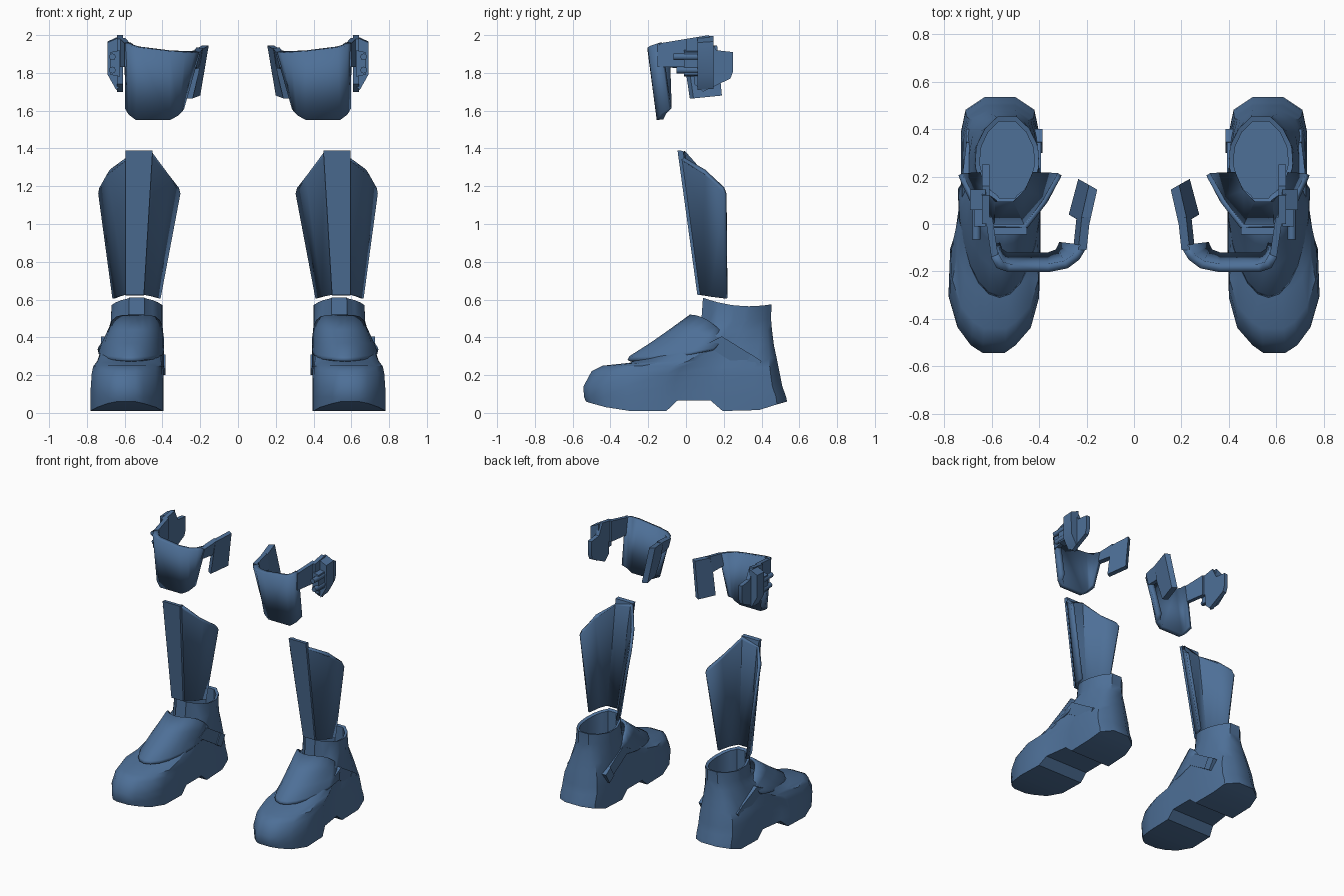
import bpy, bmesh, math
from mathutils import Vector

if "Cube" in bpy.data.objects:
    bpy.data.objects.remove(bpy.data.objects["Cube"], do_unlink=True)

steel = bpy.data.materials.new("steel_blue")
steel.use_nodes = True
colour = (0.075, 0.16, 0.31, 1)
steel.diffuse_color = colour
steel.node_tree.nodes["Principled BSDF"].inputs["Base Color"].default_value = colour


def make(name, verts, faces, thick=0, angle=30, closed=True):
    """Mesh for the +x leg, optionally thickened inward, mirrored to the other leg."""
    me = bpy.data.meshes.new(name)
    me.from_pydata([tuple(v) for v in verts], [], faces)
    if closed:
        bm = bmesh.new()
        bm.from_mesh(me)
        bmesh.ops.recalc_face_normals(bm, faces=bm.faces)
        bm.to_mesh(me)
        bm.free()
    me.materials.append(steel)
    ob = bpy.data.objects.new(name, me)
    bpy.context.collection.objects.link(ob)
    bpy.ops.object.select_all(action="DESELECT")
    ob.select_set(True)
    bpy.context.view_layer.objects.active = ob
    bpy.ops.object.shade_smooth_by_angle(angle=math.radians(angle))
    if thick:
        s = ob.modifiers.new("thickness", "SOLIDIFY")
        s.thickness, s.offset = thick, -1
        s.use_even_offset = True
    m = ob.modifiers.new("other_leg", "MIRROR")
    m.use_bisect_axis[0] = False
    m.use_mirror_merge = False
    return ob


def sheet(name, rows, thick, angle=30):
    """Open grid surface through rows of equal length, running +x then up."""
    n = len(rows[0])
    faces = [(r * n + i, r * n + i + 1, (r + 1) * n + i + 1, (r + 1) * n + i)
             for r in range(len(rows) - 1) for i in range(n - 1)]
    return make(name, [p for row in rows for p in row], faces, thick, angle, False)


def prism(name, poly, offset, angle=30):
    """Polygon extruded along an offset vector."""
    n, off = len(poly), Vector(offset)
    verts = [Vector(p) for p in poly] + [Vector(p) + off for p in poly]
    faces = [tuple(range(n)), tuple(range(n, 2 * n))]
    faces += [(i, (i + 1) % n, (i + 1) % n + n, i + n) for i in range(n)]
    return make(name, verts, faces, angle=angle)


def lerp(a, b, t):
    return a + (b - a) * t


# Boot: foot outline stations (fraction along, inner x, outer x, sole height)
stations = [(0, .545, .64, .06), (.03, .50, .69, .05), (.10, .435, .745, .03),
            (.22, .40, .782, .01), (.40, .395, .775, .01), (.455, .395, .755, .065),
            (.62, .395, .73, .065), (.68, .395, .73, .01), (.86, .40, .73, .015),
            (.95, .42, .71, .045), (1, .50, .63, .06)]


def boot_ring(yf, zf, yb, zb, blend, radius=.135, dip=0, sole=False):
    outer, inner = [], []
    for t, xi, xo, zs in stations:
        w = radius * max(.3, math.sqrt(max(0, 1 - (2 * t - 1) ** 2)))
        z = zs if sole else lerp(zf, zb, t) - dip * 4 * t * (1 - t)
        y = lerp(yf, yb, t)
        outer.append((lerp(xo, .535 + w, blend), y, z))
        inner.append((lerp(xi, .535 - w, blend), y, z))
    return outer + inner[::-1]


rings = [boot_ring(-.53, 0, .535, 0, 0, sole=True),
         boot_ring(-.54, .085, .53, .085, 0),
         boot_ring(-.543, .14, .51, .14, .02),
         boot_ring(-.50, .22, .50, .19, .06),
         boot_ring(-.44, .25, .49, .24, .12),
         boot_ring(-.30, .265, .48, .29, .28),
         boot_ring(-.10, .34, .465, .36, .5),
         boot_ring(0, .42, .455, .44, .8),
         boot_ring(.08, .47, .45, .50, .95),
         boot_ring(.09, .61, .453, .575, 1, dip=.025),
         boot_ring(.11, .60, .433, .57, 1, .115, .025),
         boot_ring(.11, .36, .433, .36, 1, .115)]
n = len(rings[0])
faces = [(r * n + i, r * n + (i + 1) % n, (r + 1) * n + (i + 1) % n, (r + 1) * n + i)
         for r in range(len(rings) - 1) for i in range(n)]
faces += [(j, j + 1, n - 2 - j, n - 1 - j) for j in range(len(stations) - 1)]
last = (len(rings) - 1) * n
faces.append(tuple(range(last, last + n)))
make("boot", [p for ring in rings for p in ring], faces, angle=35)


# Instep flap wrapped over the front of the boot
def arch(yf, zf, ye, ze, cx, w, count=12):
    row = []
    for i in range(count + 1):
        a = math.pi * (i / count - .5)
        k = 1 - math.cos(a)
        row.append((cx + w * math.sin(a), lerp(yf, ye, k), lerp(zf, ze, k * k)))
    return row


sheet("instep_flap", [arch(-.31, .28, .14, .335, .567, .176),
                      arch(-.30, .30, .15, .345, .567, .174),
                      arch(-.19, .37, .17, .365, .56, .168),
                      arch(-.09, .44, .19, .385, .55, .158),
                      arch(.02, .52, .21, .405, .54, .146)], .02, 40)

# Straps running down and back on both sides, each with a buckle plate
for side, xs, dx in (("outer", (.725, .70), -.03), ("inner", (.391, .393), .03)):
    a, b = xs
    prism(side + "_strap", [(a, .10, .36), (b, .35, .205), (b, .40, .275), (a, .19, .405)],
          (dx, 0, 0))
    out = -math.copysign(.008, dx)
    prism(side + "_buckle", [(b + out, .30, .235), (b + out, .355, .2),
                             (b + out, .40, .275), (b + out, .345, .31)], (dx, 0, 0))

# Shin guard: two wings and a raised centre panel
sheet("shin_guard", [
    [(.41, .21, .605), (.445, .13, .615), (.50, .075, .625),
     (.595, .075, .625), (.64, .13, .615), (.665, .21, .605)],
    [(.305, .205, 1.16), (.36, .10, 1.24), (.455, -.02, 1.36),
     (.595, -.02, 1.335), (.69, .10, 1.26), (.74, .205, 1.16)],
    [(.312, .19, 1.19), (.37, .085, 1.265), (.455, -.025, 1.38),
     (.595, -.025, 1.34), (.687, .085, 1.275), (.735, .19, 1.19)]], .02, 20)
prism("shin_panel", [(.498, .06, .625), (.595, .06, .625),
                     (.595, -.045, 1.39), (.452, -.045, 1.39)], (0, .03, -.003))

# Thigh guard: curved front plate
top = [(.20, -.10, 1.91), (.23, -.15, 1.907), (.28, -.187, 1.91), (.36, -.203, 1.915),
       (.53, -.203, 1.935), (.58, -.185, 1.945), (.602, -.14, 1.96)]
bottom = [(.285, -.09, 1.61), (.295, -.115, 1.595), (.315, -.14, 1.575), (.36, -.155, 1.55),
          (.54, -.155, 1.55), (.58, -.135, 1.58), (.597, -.09, 1.61)]
sheet("thigh_plate", [bottom, top], .035, 40)

# Side bars joining the plate to its hanging side flaps
prism("inner_bar", [(.222, -.11, 1.83), (.20, -.11, 1.91), (.185, .03, 1.93), (.207, .03, 1.82)],
      (.035, 0, .005))
prism("inner_flap", [(.207, .0, 1.80), (.24, .02, 1.665), (.20, .17, 1.68),
                     (.155, .145, 1.945), (.188, 0, 1.925)], (.035, .02, 0))
prism("outer_bar", [(.60, -.15, 1.83), (.60, -.15, 1.955), (.627, .03, 1.985), (.627, .03, 1.83)],
      (-.03, 0, 0))

# Outer flap bracket with a raised block and two pegs
outline = [(0, 1.98), (.12, 2.0), (.16, 1.92), (.25, 1.91), (.25, 1.81),
           (.235, 1.77), (.09, 1.70), (.045, 1.74), (.04, 1.83), (0, 1.83)]
prism("outer_flap", [(.64, y, z) for y, z in outline], (-.03, 0, 0))
prism("outer_block", [(.625, .06, 1.99), (.692, .06, 1.96), (.69, .06, 1.79),
                      (.645, .06, 1.71), (.615, .06, 1.74)], (0, .085, .006))
for z, start in ((1.885, -.065), (1.815, -.05)):
    ring = [(.665 + .018 * math.cos(i * math.pi / 4), start, z + .018 * math.sin(i * math.pi / 4))
            for i in range(8)]
    prism("peg", ring, (0, .13, 0), 50)
prism("peg_mount", [(.625, -.01, 1.92), (.675, -.01, 1.91), (.675, -.01, 1.79),
                    (.625, -.01, 1.78)], (0, .08, 0))
